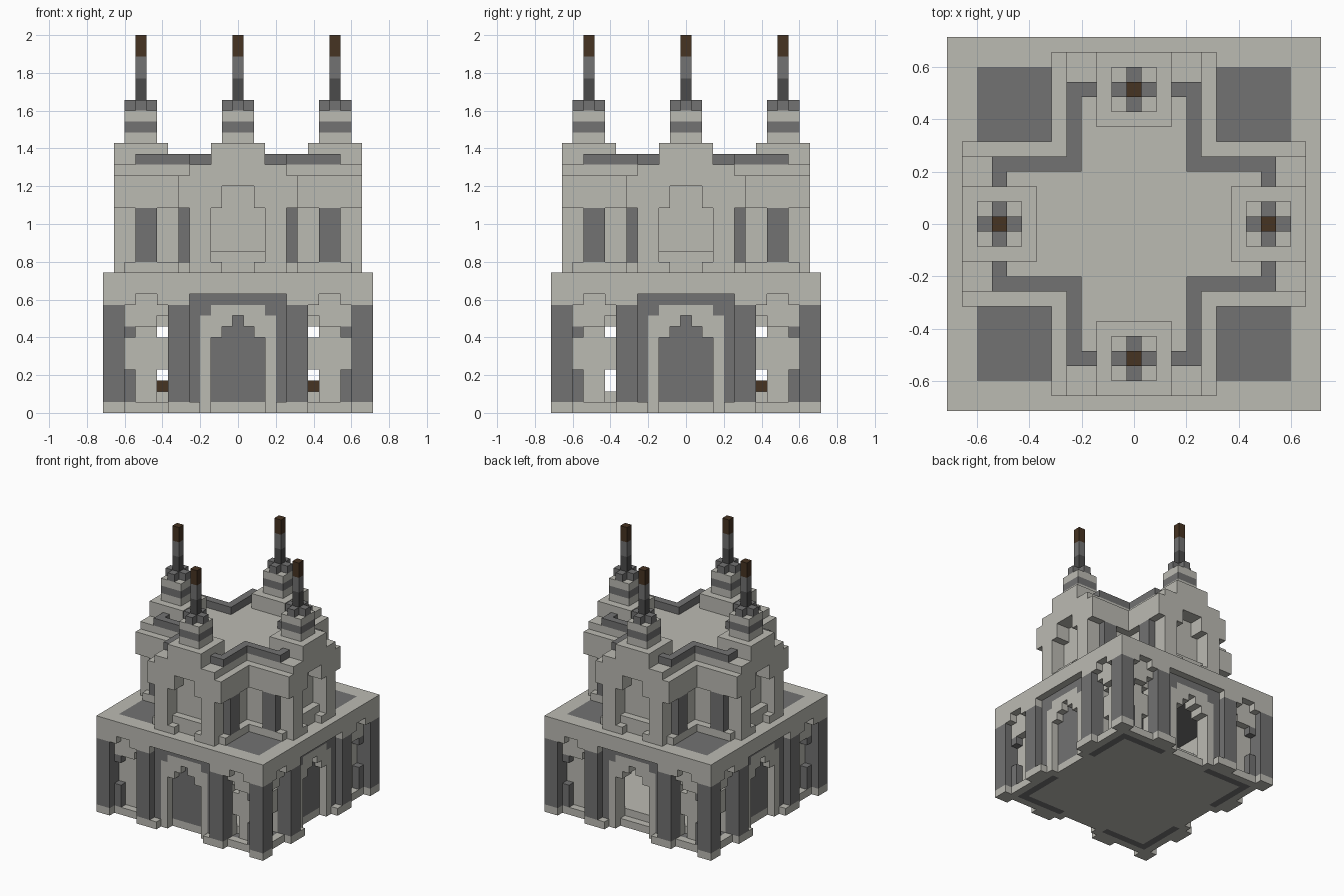
import bpy, bmesh, math
from mathutils import Vector

cube = bpy.data.objects.get("Cube")
if cube:
    bpy.data.objects.remove(cube, do_unlink=True)

UNIT = 2 / 35  # one building block


def material(name, rgb):
    m = bpy.data.materials.new(name)
    m.use_nodes = True
    m.diffuse_color = (*rgb, 1)
    m.node_tree.nodes["Principled BSDF"].inputs["Base Color"].default_value = (*rgb, 1)
    return m


MATS = [material("pale_stone", (0.50, 0.495, 0.45)),
        material("grey_stone", (0.168, 0.168, 0.168)),
        material("dark_stone", (0.07, 0.07, 0.07)),
        material("brown_wood", (0.061, 0.033, 0.016))]
PALE, GREY, DARK, BROWN = range(4)
FRONT, LEFT, BACK, RIGHT = range(4)
ALL = (FRONT, LEFT, BACK, RIGHT)
blocks = {}


def cells(u, d, z, sides):
    """Mirrored blocks on each side: u across, d outward, z up (top excluded)."""
    for i in range(u[0], u[1] + 1):
        for j in range(d[0], d[1] + 1):
            for s in (i, -i):
                spots = ((s, -j), (j, s), (-s, j), (-j, -s))
                for side in sides:
                    for k in range(*z):
                        yield (*spots[side], k)


def put(part, colour, u, d, z, sides=ALL):
    for c in cells(u, d, z, sides):
        blocks[c] = (part, colour)


def carve(u, d, z, sides=ALL):
    for c in cells(u, d, z, sides):
        blocks.pop(c, None)


# Base, feet and floor
put("base", PALE, (0, 11), (0, 11), (0, 1))
put("base", PALE, (4, 6), (12, 12), (0, 1))
put("base", PALE, (11, 12), (11, 12), (0, 1))
carve((0, 2), (11, 11), (0, 1))
put("base", GREY, (4, 10), (10, 10), (0, 1))
put("floor", PALE, (0, 9), (0, 9), (1, 2))

# Lower walls with slit windows
put("lower_walls", PALE, (0, 10), (10, 10), (1, 12))
put("lower_walls", PALE, (7, 10), (11, 11), (8, 10))
carve((7, 7), (11, 11), (8, 9))
for z in ((1, 4), (7, 8)):
    carve((7, 7), (10, 10), z)
    put("corner_pillars", GREY, (10, 10), (11, 11), z)

# Cornice, terrace and ceiling
put("cornice", PALE, (0, 12), (10, 12), (10, 13))
carve((8, 9), (12, 12), (10, 11))
carve((0, 4), (12, 12), (10, 11))
put("ceiling", GREY, (0, 9), (0, 9), (11, 12))
put("terrace", PALE, (0, 10), (0, 10), (12, 13))
put("terrace", GREY, (6, 10), (6, 10), (12, 13))

# Pillars
put("corner_pillars", GREY, (11, 12), (11, 12), (1, 10))
put("door_pillars", GREY, (5, 6), (11, 12), (1, 10))

# Door bays: dark surround, pale stepped frame, door panel
put("door_surround", GREY, (0, 4), (11, 11), (1, 11))
put("door_frame", PALE, (0, 3), (11, 11), (1, 9))
put("door_frame", PALE, (0, 2), (11, 11), (9, 10))
for half, z in ((2, (1, 7)), (1, (7, 8)), (0, (8, 9))):
    carve((0, half), (11, 11), z)
    put("doors", GREY, (0, half), (10, 10), z)
    carve((0, half), (10, 10), z, (BACK,))
put("wood_blocks", BROWN, (7, 7), (7, 7), (2, 3), (BACK,))

# Cross-shaped tower
put("tower", PALE, (0, 5), (0, 10), (13, 14))
put("tower", PALE, (0, 4), (0, 11), (13, 23))
put("tower", PALE, (0, 5), (0, 11), (19, 22))
put("tower_windows", GREY, (5, 5), (8, 9), (14, 19))
# Stepped niche at each end
carve((0, 1), (11, 11), (13, 14))
carve((0, 2), (11, 11), (14, 15))
carve((0, 2), (10, 11), (15, 19))
carve((0, 1), (10, 11), (19, 21))

# Parapet and gables
put("parapet", GREY, (4, 4), (4, 9), (23, 24))
put("parapet", GREY, (3, 4), (9, 9), (23, 24))
put("gables", PALE, (0, 2), (7, 11), (23, 25))

# Four spires
put("spires", PALE, (0, 1), (8, 10), (25, 28))
put("spires", GREY, (0, 1), (8, 10), (26, 27))
put("spires", GREY, (0, 1), (9, 9), (28, 29))
put("spires", GREY, (0, 0), (8, 10), (28, 29))
for colour, z in ((DARK, (29, 31)), (GREY, (31, 33)), (BROWN, (33, 35))):
    put("spires", colour, (0, 0), (9, 9), z)


def build(part):
    """Skin the exposed sides of a part and merge flat areas."""
    bm = bmesh.new()
    for cell, (name, colour) in blocks.items():
        if name != part:
            continue
        centre = Vector(cell) + Vector((0, 0, 0.5))
        for axis in range(3):
            for sign in (-1, 1):
                n = Vector((0, 0, 0))
                n[axis] = sign
                if tuple(int(a + b) for a, b in zip(cell, n)) in blocks:
                    continue
                a = Vector((0, 0, 0))
                a[(axis + 1) % 3] = 0.5
                b = n.cross(a)
                mid = centre + n / 2
                corners = (mid - a - b, mid + a - b, mid + a + b, mid - a + b)
                face = bm.faces.new([bm.verts.new(p * UNIT) for p in corners])
                face.material_index = colour
    bmesh.ops.remove_doubles(bm, verts=bm.verts, dist=UNIT / 100)
    bmesh.ops.dissolve_limit(bm, angle_limit=math.radians(1), verts=bm.verts,
                             edges=bm.edges, delimit={'MATERIAL'})
    mesh = bpy.data.meshes.new(part)
    bm.to_mesh(mesh)
    bm.free()
    for m in MATS:
        mesh.materials.append(m)
    bpy.context.collection.objects.link(bpy.data.objects.new(part, mesh))


for part in sorted({name for name, _ in blocks.values()}):
    build(part)
